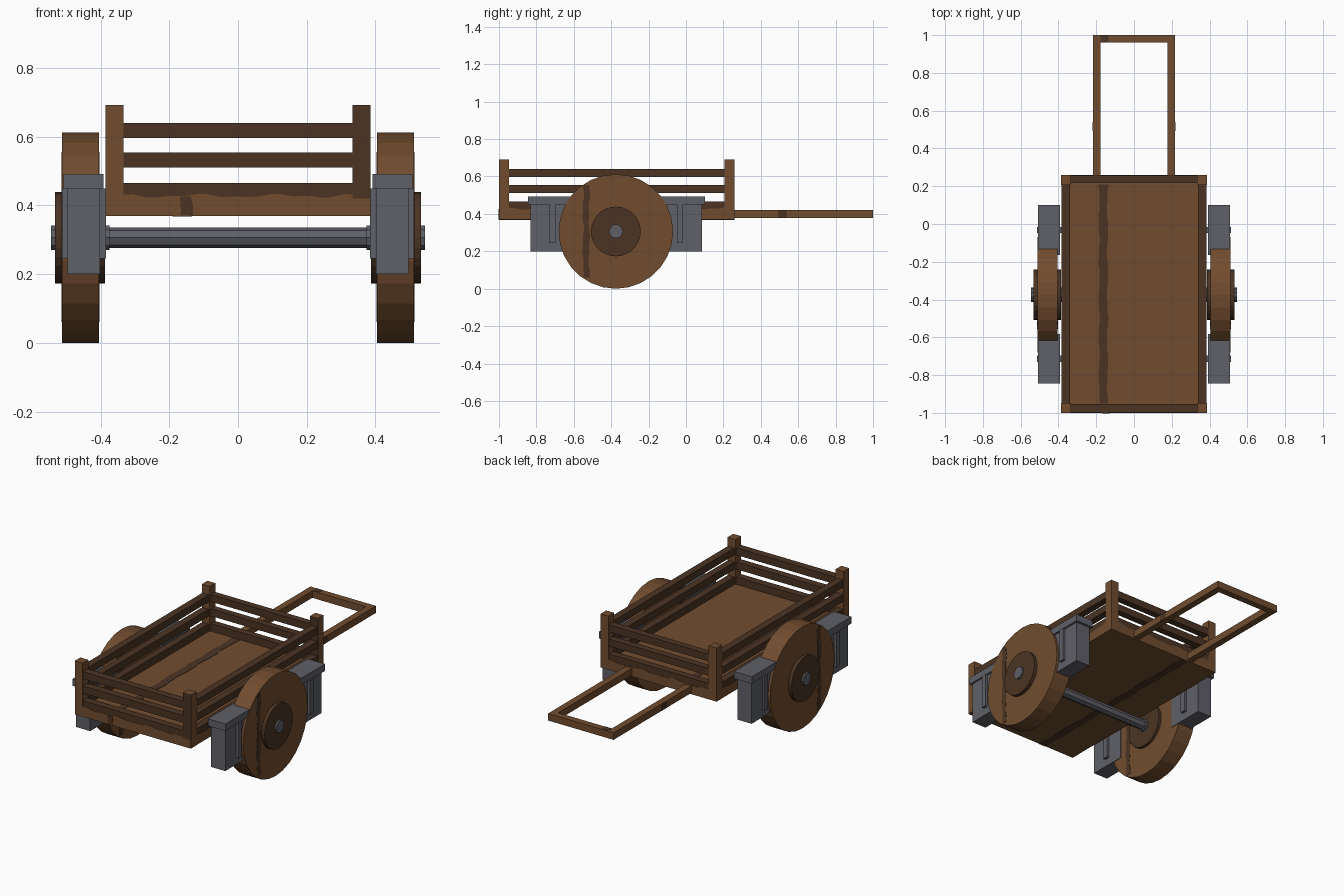
import bpy, bmesh, math
from mathutils import Vector, Matrix

if "Cube" in bpy.data.objects:
    bpy.data.objects.remove(bpy.data.objects["Cube"])


def material(name, rgb):
    m = bpy.data.materials.new(name)
    m.diffuse_color = (*rgb, 1)
    m.use_nodes = True
    m.node_tree.nodes["Principled BSDF"].inputs["Base Color"].default_value = m.diffuse_color
    return m


WOOD = material("light brown wood", (0.165, 0.073, 0.028))
DARK = material("dark brown wood", (0.070, 0.034, 0.017))
METAL = material("grey metal", (0.115, 0.117, 0.138))


def finish(bm, name, mats):
    bmesh.ops.recalc_face_normals(bm, faces=bm.faces)
    me = bpy.data.meshes.new(name)
    bm.to_mesh(me)
    bm.free()
    for m in mats:
        me.materials.append(m)
    ob = bpy.data.objects.new(name, me)
    bpy.context.collection.objects.link(ob)
    return ob


def box(name, x, y, z, mat):
    bm = bmesh.new()
    bmesh.ops.create_cube(bm, size=1)
    for v in bm.verts:
        v.co = Vector([(a + b) / 2 + c * (b - a) for (a, b), c in zip((x, y, z), v.co)])
    return finish(bm, name, [mat])


def disc(name, x0, x1, r, sides, mat, y=-0.375, z=0.306):
    bm = bmesh.new()
    bmesh.ops.create_cone(bm, cap_ends=True, segments=sides, radius1=r, radius2=r, depth=abs(x1 - x0))
    bmesh.ops.transform(bm, verts=bm.verts, matrix=Matrix.Translation(((x0 + x1) / 2, y, z))
                        @ Matrix.Rotation(math.pi / 2, 4, 'Y'))
    return finish(bm, name, [mat])


def grain(name, start, along, across, normal, mat, wave=(0.006, 0.006), steps=28):
    """Thin wavy-edged plate: painted wood grain lying on a surface."""
    start, along, across, normal = map(Vector, (start, along, across, normal))
    unit = across.normalized()
    a, b = [], []
    for i in range(steps + 1):
        t = i / steps
        s = t * along.length
        w0 = math.sin(s * 31) * 0.6 + math.sin(s * 73 + 1) * 0.4
        w1 = math.sin(s * 27 + 2) * 0.6 + math.sin(s * 61) * 0.4
        a.append(start + along * t + unit * w0 * wave[0])
        b.append(start + along * t + across + unit * w1 * wave[1])
    bm = bmesh.new()
    low = [bm.verts.new(p) for p in a]
    high = [bm.verts.new(p) for p in b]
    faces = [bm.faces.new((low[i], low[i + 1], high[i + 1], high[i])) for i in range(steps)]
    ext = bmesh.ops.extrude_face_region(bm, geom=faces)
    for v in ext["geom"]:
        if isinstance(v, bmesh.types.BMVert):
            v.co += normal * 0.003
    return finish(bm, name, [mat])


# Cart bed, with a dark grain line on the top and underside
X, Y0, Y1 = 0.385, -1.0, 0.26
box("bed", (-X, X), (Y0, Y1), (0.37, 0.42), WOOD)
grain("floor_grain", (-0.185, -0.95, 0.419), (0, 1.16, 0), (0.045, 0, 0), (0, 0, 1), DARK)
grain("underside_grain", (-0.185, Y0, 0.371), (0, 1.26, 0), (0.045, 0, 0), (0, 0, -1), DARK)
grain("front_grain", (-0.17, -0.999, 0.371), (0, 0, 0.055), (0.035, 0, 0), (0, -1, 0), DARK, steps=6)

# Corner posts: the front right one has a dark front
for sx in (-1, 1):
    for py in (Y0, Y1 - 0.053):
        post = box("corner_post", sorted((sx * 0.333, sx * 0.386)), (py, py + 0.053), (0.37, 0.692), WOOD)
        post.data.materials.append(DARK)
        for f in post.data.polygons:
            if sx > 0 and f.normal.y < -0.5:
                f.material_index = 1

# Three rails on each side, and a pale wavy edge low on the bottom rail
for z0, z1 in ((0.42, 0.465), (0.511, 0.554), (0.597, 0.640)):
    for sx in (-1, 1):
        box("side_rail", sorted((sx * 0.34, sx * 0.383)), (-0.95, 0.21), (z0, z1), DARK)
    box("front_rail", (-0.334, 0.334), (-0.998, -0.953), (z0, z1), DARK)
    box("back_rail", (-0.334, 0.334), (0.217, 0.258), (z0, z1), DARK)
for sy, yy in ((-1, -0.997), (1, 0.257)):
    grain("end_edge_grain", (-0.333, yy, 0.419), (0.666, 0, 0), (0, 0, 0.009), (0, sy, 0), WOOD, (0, 0.007))
for sx in (-1, 1):
    grain("side_edge_grain", (sx * 0.382, -0.947, 0.419), (0, 1.154, 0), (0, 0, 0.009), (sx, 0, 0), WOOD, (0, 0.007))

# Pull handle
for sx in (-1, 1):
    box("handle_arm", sorted((sx * 0.178, sx * 0.218)), (0.25, 0.96), (0.378, 0.420), WOOD)
    grain("arm_grain", (sx * 0.217, 0.49, 0.379), (0, 0, 0.04), (0, 0.045, 0), (sx, 0, 0), DARK, steps=5)
box("handle_crossbar", (-0.218, 0.218), (0.96, 1.0), (0.378, 0.420), WOOD)
grain("crossbar_grain", (-0.18, 0.961, 0.419), (0, 0.037, 0), (0.04, 0, 0), (0, 0, 1), DARK, steps=5)

# Axle
disc("axle", -0.40, 0.40, 0.03, 8, METAL)

for sx in (-1, 1):
    # Wheels, hubs and axle ends
    disc("wheel", sx * 0.405, sx * 0.512, 0.306, 28, WOOD)
    disc("hub", sx * 0.387, sx * 0.533, 0.133, 28, DARK)
    disc("axle_end", sx * 0.374, sx * 0.544, 0.038, 10, METAL)
    for x, n in ((0.511, sx), (0.406, -sx)):
        grain("wheel_grain", (sx * x, -0.55, 0.06), (0, 0, 0.495), (0, 0.033, 0), (n, 0, 0), DARK)

    # Grey support boxes before and behind each wheel, with caps and raised bars
    for cy in (-0.7135, -0.0315):
        box("support_box", sorted((sx * 0.402, sx * 0.497)), (cy - 0.117, cy + 0.117), (0.20, 0.455), METAL)
        box("support_cap", sorted((sx * 0.391, sx * 0.508)), (cy - 0.132, cy + 0.132), (0.45, 0.492), METAL)
        box("support_bar", sorted((sx * 0.385, sx * 0.513)), (cy - 0.016, cy + 0.016), (0.245, 0.45), METAL)
